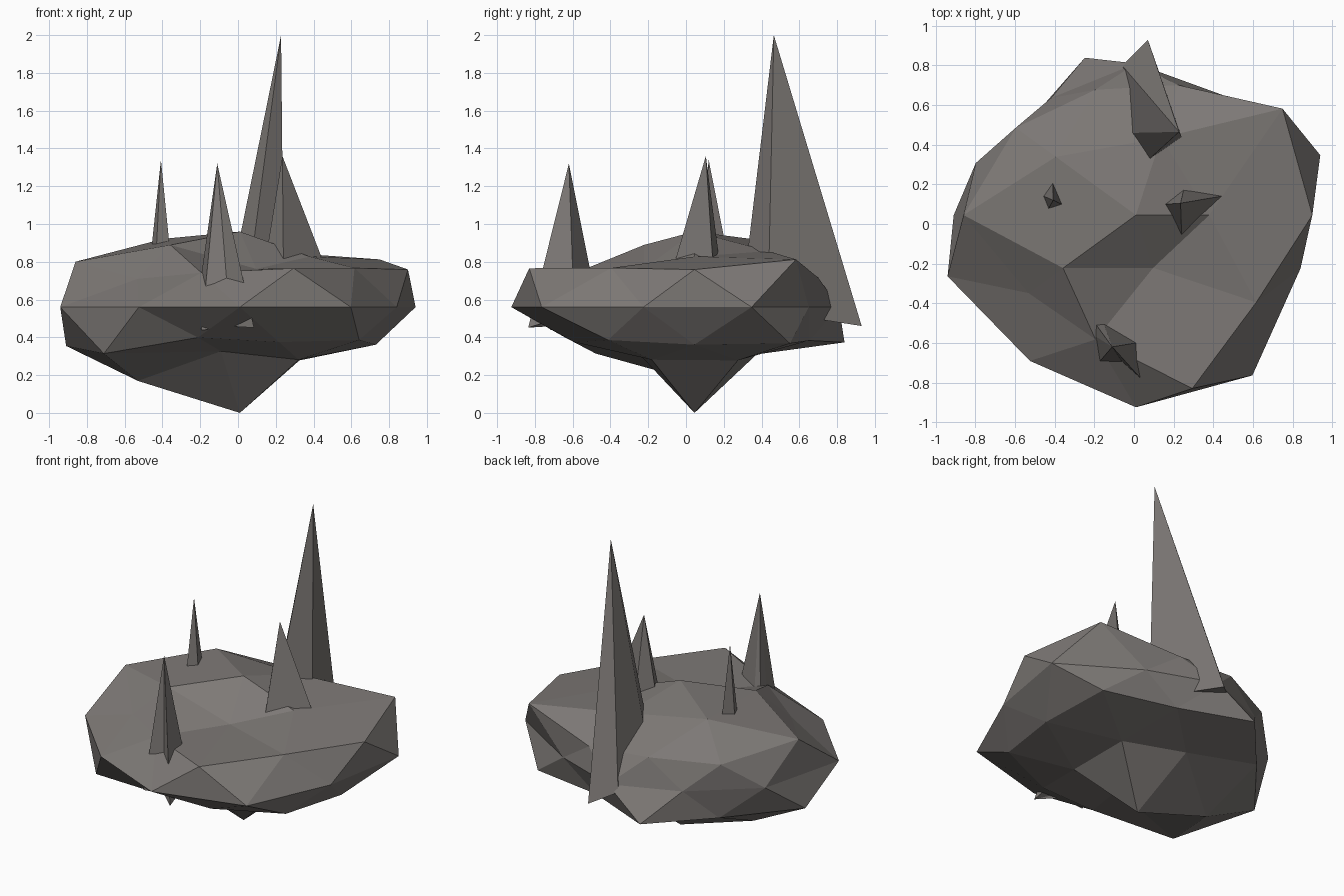
import bpy, bmesh, math
from mathutils import Vector

if "Cube" in bpy.data.objects:
    bpy.data.objects.remove(bpy.data.objects["Cube"])

CENTRE = Vector((0.01, 0.045, 0.56))
FLAT = 0.447          # vertical squash of the boulder

# Horizontal reach of each icosphere ring: z level -> {angle: radius}
RINGS = {
    0.851: {0: .37, 72: .41, 144: .50, 216: .455, 288: .28},
    0.526: {36: .914, 108: .665, 180: .87, 252: .66, 324: .75},
    0.447: {0: .89, 72: .69, 144: .75, 216: .67, 288: .92},
    0.0: {18: .978, 54: .748, 90: .765, 126: .73, 162: .85,
          198: 1.0, 234: .91, 270: .97, 306: 1.0, 342: .873},
    -0.447: {36: .86, 108: .835, 180: .92, 252: .72, 324: .78},
    -0.526: {0: .72, 72: .64, 144: .72, 216: .89, 288: .67},
    -0.851: {36: .39, 108: .346, 180: .54, 252: .323, 324: .385},
}

# Dark warm stone
stone = bpy.data.materials.new("dark_stone")
stone.diffuse_color = (0.205, 0.19, 0.18, 1)
stone.use_nodes = True
stone.node_tree.nodes["Principled BSDF"].inputs["Base Color"].default_value = stone.diffuse_color


def finish(bm, name):
    bmesh.ops.recalc_face_normals(bm, faces=bm.faces)
    mesh = bpy.data.meshes.new(name)
    bm.to_mesh(mesh)
    bm.free()
    mesh.materials.append(stone)
    obj = bpy.data.objects.new(name, mesh)
    bpy.context.collection.objects.link(obj)


def boulder():
    bm = bmesh.new()
    bmesh.ops.create_icosphere(bm, subdivisions=2, radius=1)
    for v in bm.verts:
        d = v.co.normalized()
        if abs(d.z) > 0.95:
            v.co = CENTRE + Vector((0, 0, 0.40 if d.z > 0 else -0.56))
            continue
        ring = RINGS[min(RINGS, key=lambda z: abs(z - d.z))]
        ang = math.degrees(math.atan2(d.y, d.x))
        key = min(ring, key=lambda a: abs((a - ang + 180) % 360 - 180))
        scale = ring[key] / math.hypot(d.x, d.y)
        v.co = CENTRE + Vector((d.x * scale, d.y * scale, d.z * scale * FLAT))
    finish(bm, "boulder")


def spike(name, apex, base, sink, free=()):
    """Pyramid over an ordered base loop; sunk corners extend into the boulder."""
    apex = Vector(apex)
    loop = [apex + (Vector(p) - apex) * sink for p in base]
    loop += [Vector(p) for p in free]
    middle = sum(loop, Vector()) / len(loop)
    bm = bmesh.new()
    tip, foot = bm.verts.new(apex), bm.verts.new(middle)
    ring = [bm.verts.new(p) for p in loop]
    for a, b in zip(ring, ring[1:] + ring[:1]):
        bm.faces.new((a, b, tip))
        bm.faces.new((b, a, foot))
    finish(bm, name)


boulder()
# Tall rear spike, overhanging the back edge
spike("tall_spike", (.228, .465, 2.0),
      [(0, .46, .88), (.08, .33, .88), (.24, .44, .83)], 1.25,
      [(.07, .93, .46), (-.06, .80, .52)])
# Right spike
spike("right_spike", (.235, .105, 1.36),
      [(.16, .10, .90), (.24, -.05, .83), (.44, .14, .83), (.25, .17, .86)], 1.3)
# Small left spike
spike("left_spike", (-.408, .12, 1.34),
      [(-.41, .205, .91), (-.455, .14, .90), (-.43, .08, .91), (-.365, .10, .91)], 1.3)
# Front spike, two corners poking through underneath
spike("front_spike", (-.11, -.62, 1.32),
      [(-.19, -.51, .76), (-.19, -.57, .76), (-.17, -.69, .685),
       (-.06, -.695, .70), (.03, -.775, .695), (.01, -.60, .75),
       (-.15, -.51, .77)], 1.39)
